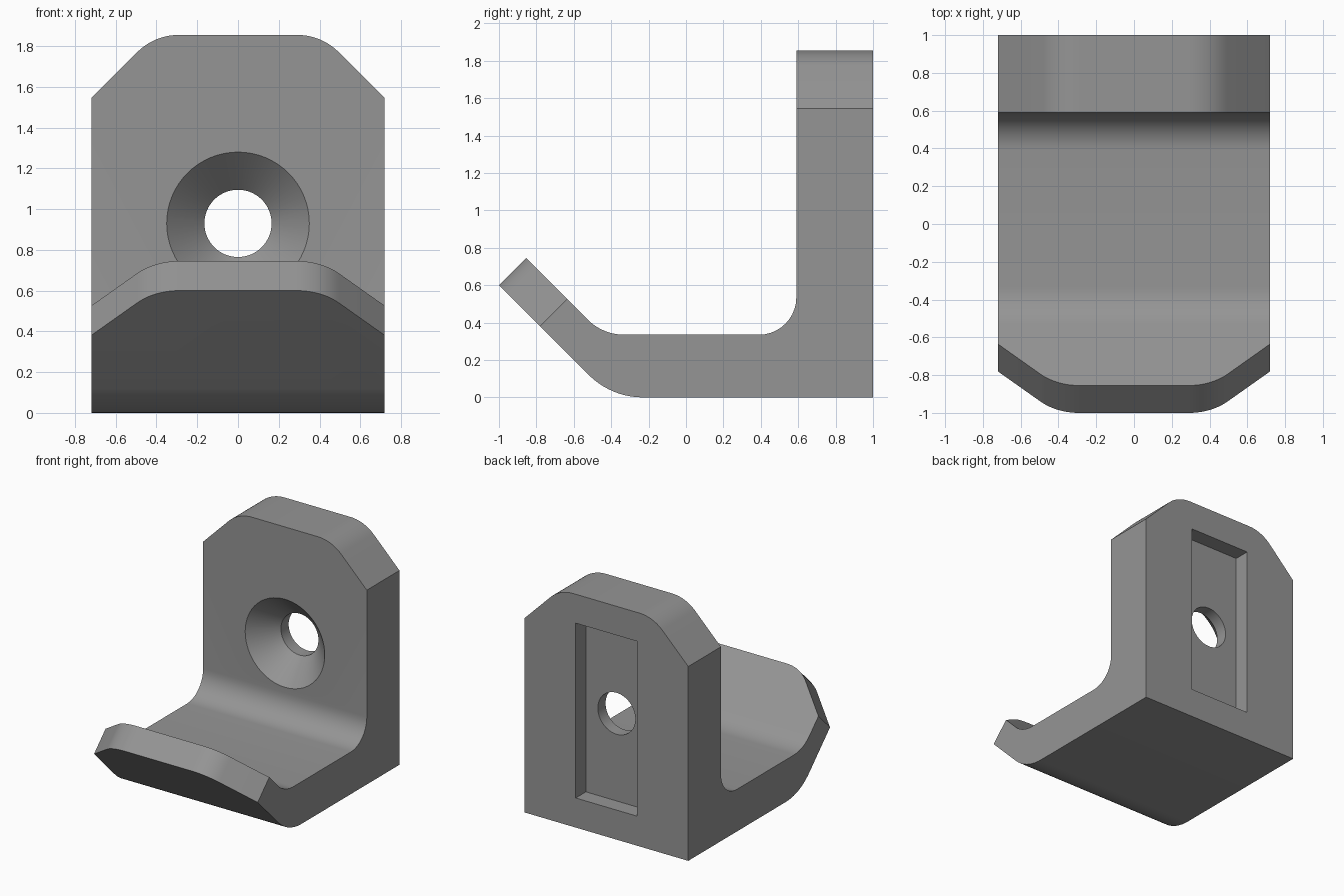
import bpy, bmesh, math
from mathutils import Matrix, Vector

if "Cube" in bpy.data.objects:
    bpy.data.objects.remove(bpy.data.objects["Cube"])

grey = bpy.data.materials.new("plain grey")
grey.diffuse_color = (0.3, 0.3, 0.3, 1)
grey.use_nodes = True
grey.node_tree.nodes["Principled BSDF"].inputs["Base Color"].default_value = grey.diffuse_color


def fillet(prev, corner, nxt, t, n=10):
    """Arc points rounding a corner, starting t away from it on each side."""
    c = Vector(corner)
    d1, d2 = (Vector(prev) - c).normalized(), (Vector(nxt) - c).normalized()
    half = d1.angle(d2) / 2
    r = t * math.tan(half)
    mid = (d1 + d2).normalized()
    centre = c + mid * (t / math.cos(half))
    side = (d1 - d2).normalized()
    sweep = math.pi / 2 - half
    return [centre + r * (side * math.sin(a) - mid * math.cos(a))
            for a in (sweep * (1 - 2 * i / n) for i in range(n + 1))]


def rounded(points):
    """Outline from (u, v, tangent length) corners."""
    out = []
    for i, (u, v, t) in enumerate(points):
        if t:
            out += fillet(points[i - 1][:2], (u, v), points[(i + 1) % len(points)][:2], t)
        else:
            out.append(Vector((u, v)))
    return out


def prism(name, outline, to3d, sweep):
    """Extrude a flat outline by the sweep vector."""
    bm = bmesh.new()
    face = bm.faces.new([bm.verts.new(to3d(p)) for p in outline])
    new = bmesh.ops.extrude_face_region(bm, geom=[face])["geom"]
    bmesh.ops.translate(bm, vec=sweep, verts=[v for v in new if isinstance(v, bmesh.types.BMVert)])
    return finish(name, bm)


def finish(name, bm):
    bmesh.ops.recalc_face_normals(bm, faces=bm.faces)
    mesh = bpy.data.meshes.new(name)
    bm.to_mesh(mesh)
    bm.free()
    mesh.materials.append(grey)
    obj = bpy.data.objects.new(name, mesh)
    bpy.context.collection.objects.link(obj)
    return obj


# Hook body: side profile (y, z) extruded across the width
W, TOP = 0.72, 1.855
profile = rounded([(1, 0, 0), (1, TOP, 0), (0.59, TOP, 0), (0.59, 0.335, 0.2),
                   (-0.445, 0.335, 0.115), (-0.855, 0.745, 0), (-1, 0.6, 0),
                   (-0.4, 0, 0.17)])
body = prism("wall_hook", profile, lambda p: (-W, p.x, p.y), (2 * W, 0, 0))

# Cutters for the chamfered, rounded corners of the back plate and the lip
arc = fillet((0, 0), (0.41, 0), (0.72, -0.31), 0.12)
corner = arc + [Vector((0.81, -0.40)), Vector((0.81, 0.1)), Vector((arc[0].x, 0.1))]
cutters = []
for part, loc, tilt in (("plate", (0, 0.795, TOP), 0),
                        ("lip", (0, -0.9275, 0.6725), math.pi / 4)):
    for side in (-1, 1):
        c = prism(part + "_corner_cutter", corner,
                  lambda p: (side * p.x, -0.3, p.y), (0, 0.6, 0))
        c.data.transform(Matrix.Translation(loc) @ Matrix.Rotation(tilt, 4, 'X'))
        cutters.append(c)

# Countersunk screw hole, turned around the y axis
HZ = 0.93
bm = bmesh.new()
rings = []
for y, r in ((0.49, 0.45), (0.775, 0.165), (1.1, 0.165)):
    rings.append([bm.verts.new((r * math.cos(a), y, HZ + r * math.sin(a)))
                  for a in (math.tau * i / 64 for i in range(64))])
for a, b in zip(rings, rings[1:]):
    for i in range(64):
        j = (i + 1) % 64
        bm.faces.new((a[i], a[j], b[j], b[i]))
bm.faces.new(rings[0])
bm.faces.new(rings[-1])
cutters.append(finish("screw_hole_cutter", bm))

# Rectangular recess in the back
slot = [Vector(p) for p in ((-0.27, 0.235), (0.27, 0.235), (0.27, 1.625), (-0.27, 1.625))]
cutters.append(prism("back_recess_cutter", slot, lambda p: (p.x, 0.872, p.y), (0, 0.3, 0)))

# Cut, bake the result and remove the cutters
for c in cutters:
    c.hide_render = True
    mod = body.modifiers.new(c.name, 'BOOLEAN')
    mod.operation, mod.solver, mod.object = 'DIFFERENCE', 'EXACT', c
graph = bpy.context.evaluated_depsgraph_get()
baked = bpy.data.meshes.new_from_object(body.evaluated_get(graph))
body.modifiers.clear()
body.data = baked
baked.materials.clear()
baked.materials.append(grey)
for poly in baked.polygons:
    poly.material_index = 0
for c in cutters:
    bpy.data.objects.remove(c)

# Smooth the rounds, keep edges crisp
bpy.ops.object.select_all(action='DESELECT')
body.select_set(True)
bpy.context.view_layer.objects.active = body
bpy.ops.object.shade_smooth_by_angle(angle=math.radians(25))
